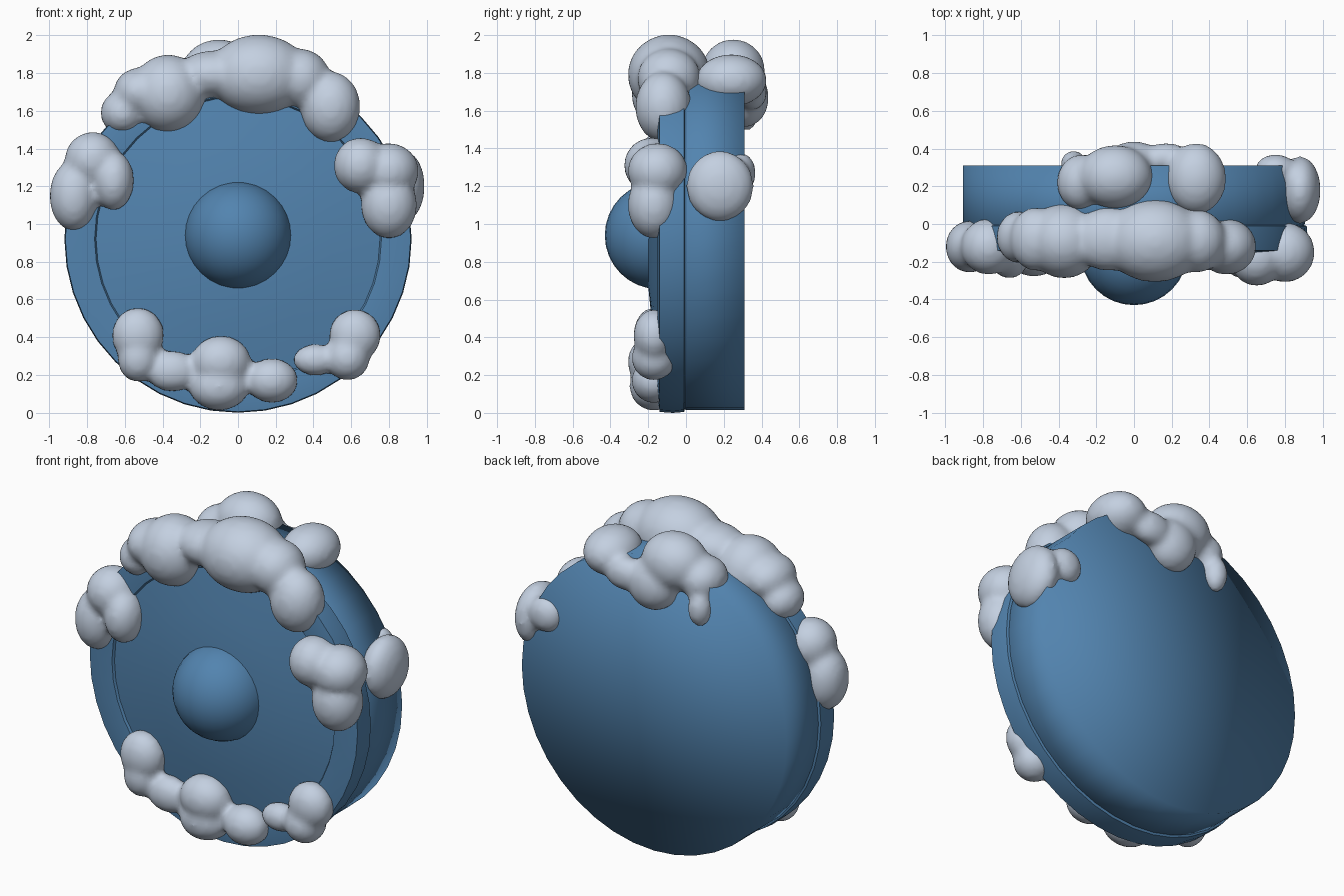
import bpy
import bmesh
import math
from mathutils import Matrix, Vector

old = bpy.data.objects.get("Cube")
if old:
    bpy.data.objects.remove(old, do_unlink=True)

CENTRE_Z = 0.92


def make_material(name, rgb):
    mat = bpy.data.materials.new(name)
    mat.use_nodes = True
    colour = (*rgb, 1)
    mat.diffuse_color = colour
    mat.node_tree.nodes["Principled BSDF"].inputs["Base Color"].default_value = colour
    return mat


blue = make_material("shield_blue", (0.085, 0.23, 0.43))
white = make_material("snow_white", (0.55, 0.63, 0.75))


def finish(name, bm, mat, smooth_angle=None):
    mesh = bpy.data.meshes.new(name)
    bm.to_mesh(mesh)
    bm.free()
    mesh.materials.append(mat)
    obj = bpy.data.objects.new(name, mesh)
    bpy.context.collection.objects.link(obj)
    bpy.ops.object.select_all(action="DESELECT")
    obj.select_set(True)
    bpy.context.view_layer.objects.active = obj
    if smooth_angle:
        bpy.ops.object.shade_smooth_by_angle(angle=math.radians(smooth_angle))
    else:
        bpy.ops.object.shade_smooth()
    return obj


def lathe(name, profile, mat, smooth_angle=None, steps=40):
    """Spin (radius, y) points around the shield's front-to-back axis."""
    bm = bmesh.new()
    verts = [bm.verts.new((r, y, CENTRE_Z)) for r, y in profile]
    edges = [bm.edges.new(pair) for pair in zip(verts, verts[1:])]
    bmesh.ops.spin(bm, geom=verts + edges, cent=(0, 0, CENTRE_Z),
                   axis=(0, 1, 0), angle=math.tau, steps=steps)
    bmesh.ops.remove_doubles(bm, verts=bm.verts, dist=0.0005)
    bmesh.ops.recalc_face_normals(bm, faces=bm.faces)
    return finish(name, bm, mat, smooth_angle)


def snow(name, lumps):
    """Melt ellipsoid lumps (centre, radii) into one soft patch."""
    bm = bmesh.new()
    for centre, radii in lumps:
        place = Matrix.Translation(Vector(centre)) @ Matrix.Diagonal((*radii, 1))
        bmesh.ops.create_icosphere(bm, subdivisions=3, radius=1, matrix=place)
    obj = finish(name, bm, white)
    remesh = obj.modifiers.new("melt", "REMESH")
    remesh.mode = "VOXEL"
    remesh.voxel_size = 0.02
    remesh.use_smooth_shade = True
    soften = obj.modifiers.new("soften", "SMOOTH")
    soften.factor = 0.5
    soften.iterations = 8
    return obj


# Shield body: thick drum, front rim, bowed face and central boss
lathe("back_drum", [(0, 0.31), (0.905, 0.31), (0.905, 0), (0.88, -0.03)], blue)
lathe("front_rim", [(0.88, 0), (0.915, -0.01), (0.92, -0.07), (0.915, -0.14),
                    (0.84, -0.15), (0.76, -0.145), (0.745, -0.12)], blue, 50)
lathe("front_face", [(0.76, -0.13), (0.5, -0.175), (0.25, -0.2), (0, -0.21)], blue)

bm = bmesh.new()
bmesh.ops.create_uvsphere(bm, u_segments=32, v_segments=16, radius=0.285,
                          matrix=Matrix.Translation((0, -0.145, 0.94)))
finish("centre_boss", bm, blue)

# Snow draped over the top, front side
snow("top_front_snow", [
    ((-0.61, -0.07, 1.59), (0.12, 0.14, 0.12)),
    ((-0.52, -0.08, 1.70), (0.14, 0.17, 0.13)),
    ((-0.37, -0.09, 1.69), (0.2, 0.2, 0.21)),
    ((-0.13, -0.08, 1.79), (0.2, 0.17, 0.13)),
    ((0.11, -0.09, 1.79), (0.27, 0.22, 0.215)),
    ((0.33, -0.09, 1.77), (0.16, 0.17, 0.16)),
    ((0.49, -0.12, 1.62), (0.16, 0.15, 0.19)),
])

# Snow over the top, back side
snow("top_back_snow", [
    ((-0.1, 0.25, 1.81), (0.2, 0.17, 0.17)),
    ((-0.28, 0.22, 1.74), (0.13, 0.15, 0.13)),
    ((-0.32, 0.32, 1.6), (0.07, 0.07, 0.11)),
    ((0, 0.31, 1.67), (0.16, 0.13, 0.16)),
    ((0.17, 0.35, 1.7), (0.13, 0.08, 0.1)),
    ((0.33, 0.24, 1.76), (0.16, 0.19, 0.14)),
])

# Snow on the two flanks
snow("right_snow", [
    ((-0.87, -0.12, 1.15), (0.13, 0.14, 0.19)),
    ((-0.77, -0.12, 1.34), (0.15, 0.15, 0.15)),
    ((-0.66, -0.16, 1.23), (0.11, 0.13, 0.16)),
])
snow("left_front_snow", [
    ((0.65, -0.18, 1.31), (0.145, 0.15, 0.15)),
    ((0.8, -0.15, 1.28), (0.16, 0.16, 0.15)),
    ((0.8, -0.17, 1.1), (0.15, 0.14, 0.18)),
])
snow("left_back_snow", [
    ((0.88, 0.18, 1.2), (0.11, 0.18, 0.19)),
    ((0.75, 0.29, 1.27), (0.11, 0.08, 0.11)),
])

# Snow resting along the lower front rim
snow("bottom_snow", [
    ((-0.53, -0.17, 0.41), (0.14, 0.11, 0.15)),
    ((-0.53, -0.17, 0.29), (0.11, 0.11, 0.13)),
    ((-0.35, -0.17, 0.22), (0.14, 0.09, 0.11)),
    ((-0.09, -0.18, 0.27), (0.16, 0.13, 0.14)),
    ((-0.1, -0.17, 0.14), (0.16, 0.13, 0.13)),
    ((0.18, -0.17, 0.17), (0.14, 0.12, 0.12)),
])
snow("bottom_left_snow", [
    ((0.41, -0.17, 0.28), (0.12, 0.08, 0.085)),
    ((0.62, -0.17, 0.41), (0.14, 0.11, 0.14)),
    ((0.58, -0.17, 0.29), (0.12, 0.12, 0.12)),
])
